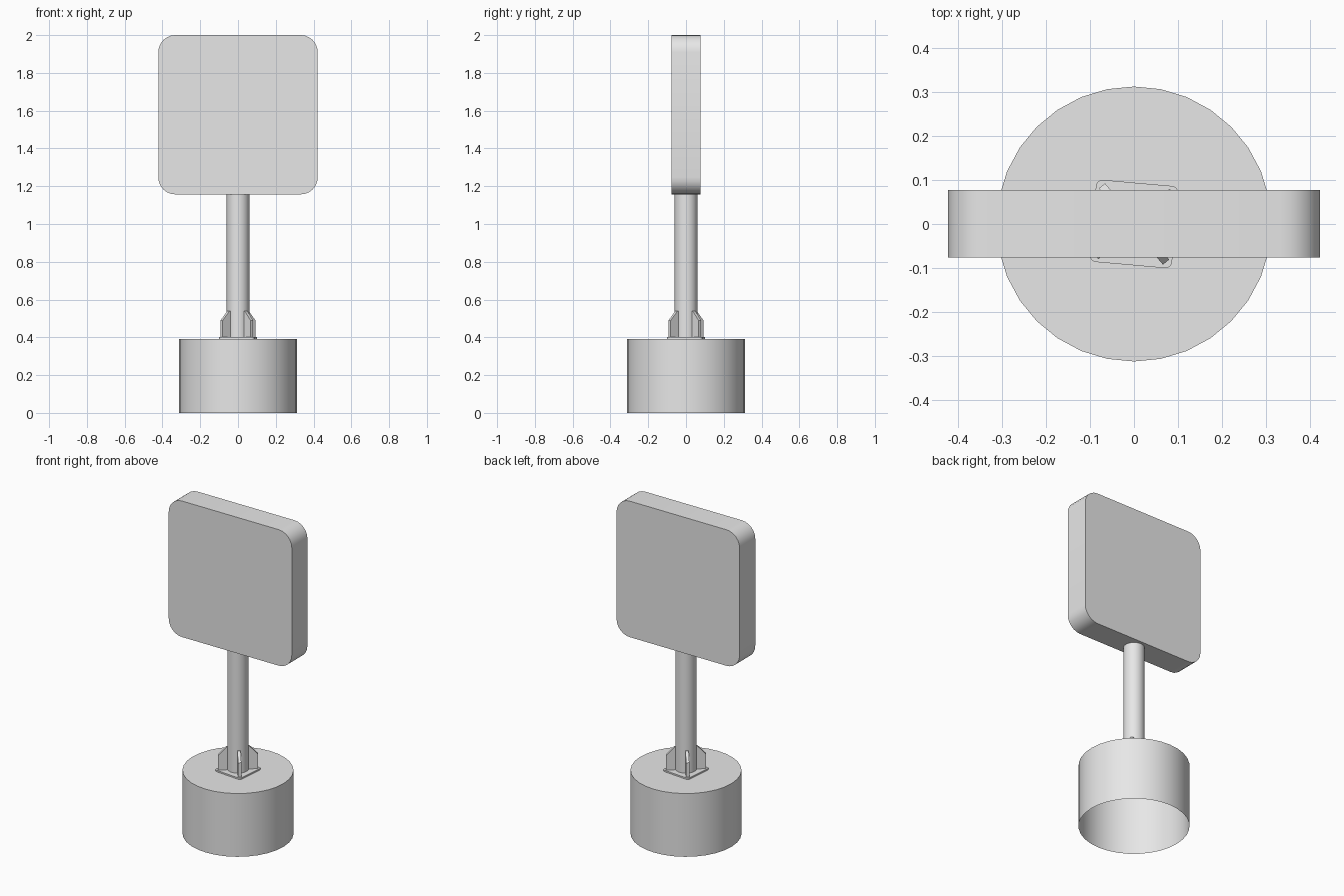
import bpy, bmesh
from math import radians
from mathutils import Matrix, Vector

cube = bpy.data.objects.get("Cube")
if cube:
    bpy.data.objects.remove(cube, do_unlink=True)

GREY = (0.8, 0.8, 0.8, 1.0)
grey = bpy.data.materials.new("light_grey")
grey.use_nodes = True
grey.diffuse_color = GREY
grey.node_tree.nodes["Principled BSDF"].inputs["Base Color"].default_value = GREY

TWIST = -5  # the foot bracket is turned slightly on the base


def finish(name, bm):
    """Turn a bmesh into a smooth-shaded object with sharp edges kept."""
    bmesh.ops.recalc_face_normals(bm, faces=bm.faces)
    mesh = bpy.data.meshes.new(name)
    bm.to_mesh(mesh)
    bm.free()
    mesh.materials.append(grey)
    for face in mesh.polygons:
        face.use_smooth = True
    mesh.set_sharp_from_angle(angle=radians(35))
    obj = bpy.data.objects.new(name, mesh)
    bpy.context.collection.objects.link(obj)
    return obj


def cylinder(name, radius, bottom, top, open_bottom=False):
    bm = bmesh.new()
    bmesh.ops.create_cone(bm, cap_ends=True, segments=32, radius1=radius,
                          radius2=radius, depth=top - bottom,
                          matrix=Matrix.Translation((0, 0, (top + bottom) / 2)))
    bm.normal_update()
    if open_bottom:
        caps = [f for f in bm.faces if f.normal.z < -0.9]
        bmesh.ops.delete(bm, geom=caps, context='FACES_ONLY')
    return finish(name, bm)


def rounded_box(name, size, centre, axis, radius, turn=0):
    """Box whose edges along one axis are rounded."""
    bm = bmesh.new()
    bmesh.ops.create_cube(bm, size=1)
    bmesh.ops.scale(bm, vec=size, verts=bm.verts)
    edges = [e for e in bm.edges
             if abs((e.verts[0].co - e.verts[1].co).normalized()[axis]) > 0.9]
    bmesh.ops.bevel(bm, geom=edges, offset=radius, segments=6,
                    profile=0.5, affect='EDGES')
    bm.transform(Matrix.Translation(centre) @ Matrix.Rotation(radians(turn), 4, 'Z'))
    return finish(name, bm)


def rib(name, angle):
    """Upright gusset with a sloped top outer corner."""
    profile = [(0.04, 0.395), (0.113, 0.395), (0.113, 0.49),
               (0.066, 0.54), (0.04, 0.54)]
    half = 0.009
    bm = bmesh.new()
    face = bm.faces.new([bm.verts.new((r, -half, z)) for r, z in profile])
    out = bmesh.ops.extrude_face_region(bm, geom=[face])
    moved = [v for v in out["geom"] if isinstance(v, bmesh.types.BMVert)]
    bmesh.ops.translate(bm, vec=Vector((0, 2 * half, 0)), verts=moved)
    bm.transform(Matrix.Rotation(radians(angle), 4, 'Z'))
    return finish(name, bm)


# Hollow base drum, open underneath
cylinder("base", 0.312, 0, 0.392, open_bottom=True)

# Foot bracket: plate and four diagonal ribs
rounded_box("foot_plate", (0.187, 0.187, 0.01), (0, 0, 0.396), 2, 0.015, TWIST)
for i, place in enumerate(("back_left", "back_right", "front_right", "front_left")):
    rib("rib_" + place, 45 + 90 * i + TWIST)

# Post and sign panel
cylinder("post", 0.06, 0.392, 1.17)
rounded_box("sign_panel", (0.844, 0.153, 0.843), (0, 0.001, 1.5785), 1, 0.09)
